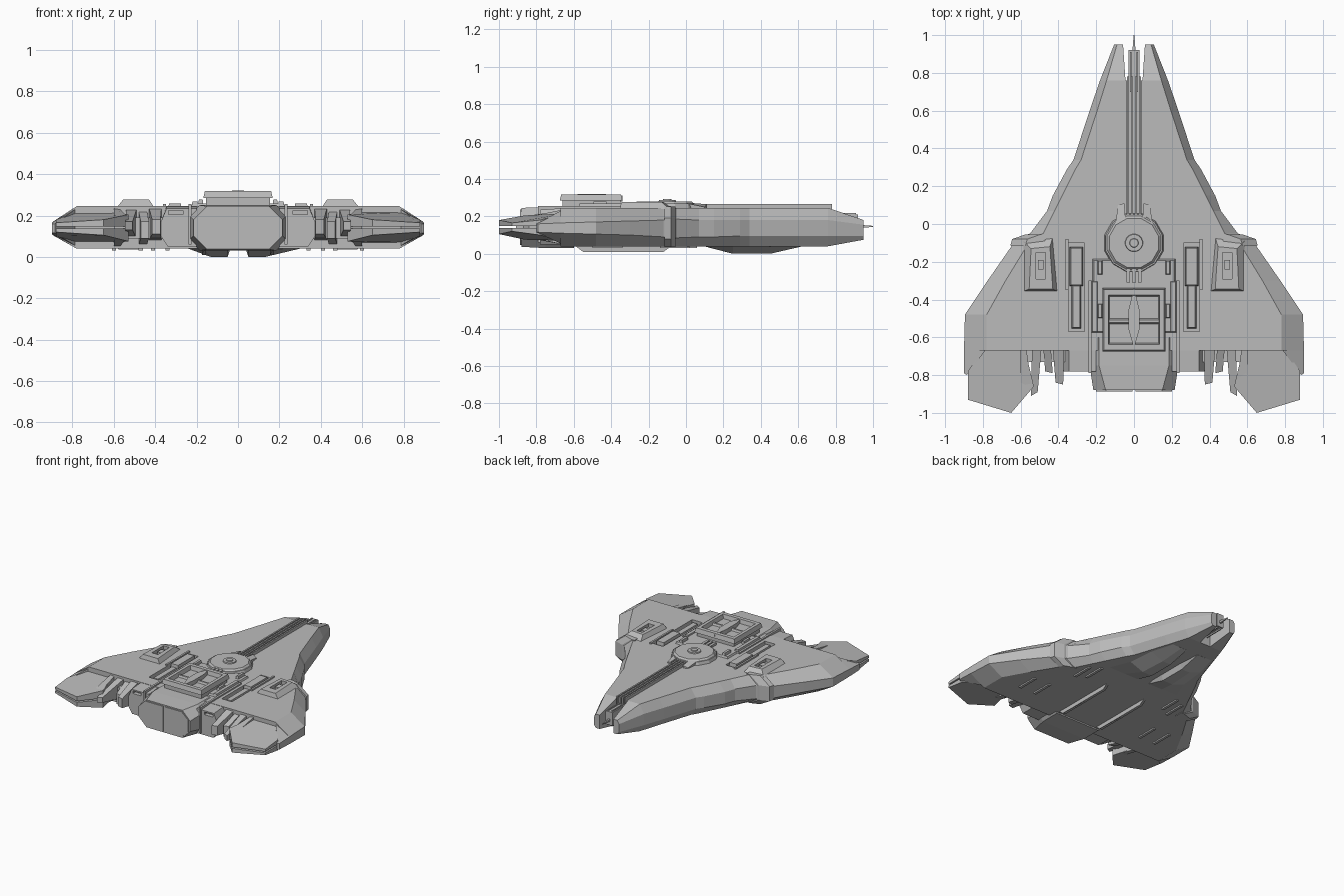
import bpy, bmesh, math

grey = bpy.data.materials.new("hull grey")
grey.diffuse_color = (0.5, 0.5, 0.5, 1)


def make(name, verts, faces, mirror=False):
    if mirror:
        n = len(verts)
        verts = verts + [(-x, y, z) for x, y, z in verts]
        faces = faces + [tuple(i + n for i in reversed(f)) for f in faces]
    me = bpy.data.meshes.new(name)
    me.from_pydata(verts, [], faces)
    bm = bmesh.new()
    bm.from_mesh(me)
    bmesh.ops.recalc_face_normals(bm, faces=bm.faces)
    bm.to_mesh(me)
    bm.free()
    me.materials.append(grey)
    ob = bpy.data.objects.new(name, me)
    bpy.context.collection.objects.link(ob)
    return ob


def loft(name, rings, mirror=False):
    n = len(rings[0])
    verts = [p for r in rings for p in r]
    faces = [tuple(range(n)), tuple(range(len(verts) - n, len(verts)))]
    for k in range(len(rings) - 1):
        for i in range(n):
            j = (i + 1) % n
            faces.append((k * n + i, k * n + j, (k + 1) * n + j, (k + 1) * n + i))
    return make(name, verts, faces, mirror)


def plate(name, pts, mirror=True):
    # outline points carry their own bottom and top heights: (x, y, zb, zt)
    return loft(name, [[(x, y, b) for x, y, b, t in pts],
                       [(x, y, t) for x, y, b, t in pts]], mirror)


def box(name, x0, x1, y0, y1, z0, z1, mirror=True, ins=0.0):
    # box whose top can be inset
    def ring(a, z):
        return [(x0 + a, y0 + a, z), (x1 - a, y0 + a, z), (x1 - a, y1 - a, z), (x0 + a, y1 - a, z)]
    return loft(name, [ring(0, z0), ring(ins, z1)], mirror)


def disc(name, r0, r1, z0, z1, y, n):
    def ring(r, z):
        return [(r * math.cos(2 * math.pi * (i + .5) / n), y + r * math.sin(2 * math.pi * (i + .5) / n), z)
                for i in range(n)]
    return loft(name, [ring(r0, z0), ring(r1, z1)])


def cut(ob, cutter):
    m = ob.modifiers.new("cut", 'BOOLEAN')
    m.object, m.operation, m.solver = cutter, 'DIFFERENCE', 'EXACT'
    bpy.context.view_layer.objects.active = ob
    bpy.ops.object.modifier_apply(modifier=m.name)
    bpy.data.objects.remove(cutter)


def sym(y, half):
    return [(x, y, z) for x, z in half] + [(-x, y, z) for x, z in reversed(half)]


# main hull: y, top half width, outer half width, upper and lower edge heights
stations = [(.76, .145, .18, .18, .095), (.6, .195, .235, .18, .095), (.34, .28, .32, .18, .095),
            (.29, .31, .355, .18, .095), (.15, .38, .43, .18, .09), (.07, .42, .46, .18, .09),
            (-.05, .48, .55, .185, .085), (-.085, .55, .635, .185, .085), (-.12, .57, .65, .18, .09),
            (-.3, .68, .775, .175, .1), (-.48, .78, .895, .17, .105), (-.67, .78, .9, .165, .11)]
hull = loft("main_hull", [sym(y, [(t, .245), (o, h), (o, l), (t, .04)]) for y, t, o, h, l in stations])
cut(hull, box("trench_cutter", .262, .348, -.57, -.1, .2, .3))
cut(hull, box("gun_groove_cutter", -.04, .04, .02, .9, .21, .3, False))

# nose prongs and gun in the notch between them
loft("nose_prong", [[(.045, .76, .245), (.145, .76, .245), (.18, .76, .18), (.18, .76, .095), (.145, .76, .04), (.045, .76, .04)],
                    [(.058, .95, .18), (.09, .95, .18), (.105, .95, .155), (.105, .95, .095), (.09, .95, .075), (.058, .95, .075)]], True)
box("gun_muzzle", -.028, .028, .7, .92, .11, .21, False)
box("gun_muzzle_rib", .012, .02, .7, .91, .1, .218)
loft("gun_tip", [sym(.92, [(.008, .155), (.008, .138)]), sym(1.0, [(.002, .149), (.002, .143)])])
for i, x in enumerate((.006, .026)):
    box(f"gun_rail_{i}", x, x + .011, .0, .78, .2, .266)

# wing trailing tip and split rear flaps
plate("wing_tip", [(.78, -.66, .05, .235), (.9, -.66, .11, .165), (.9, -.79, .115, .16), (.885, -.8, .115, .16)])
flap = [(.58, -.65, .07, .215), (.79, -.65, .07, .215), (.88, -.78, .1, .18),
        (.88, -.93, .12, .165), (.65, -1.0, .105, .18), (.53, -.86, .075, .205)]
plate("upper_flap", [(x, y, .147, t) for x, y, b, t in flap])
plate("lower_flap", [(x, y, b, .137) for x, y, b, t in flap])
plate("flap_side_rib", [(.57, -.66, .05, .23), (.6, -.66, .05, .235), (.6, -.84, .09, .2), (.54, -.87, .09, .2)])

# small fins between the flaps and the engine
plate("inner_fin", [(.37, -.66, .08, .235), (.43, -.66, .08, .235), (.415, -.84, .11, .18), (.375, -.85, .11, .18)])
plate("middle_fin", [(.44, -.66, .06, .22), (.48, -.66, .06, .22), (.47, -.78, .09, .17), (.43, -.79, .09, .17)])
plate("outer_fin", [(.49, -.66, .09, .23), (.54, -.66, .09, .23), (.545, -.91, .13, .17), (.51, -.89, .13, .17)])
box("fin_mount", .36, .59, -.73, -.64, .09, .19)

# rear hull blocks beside the engine
side_block = loft("rear_side_block", [[(.2, y, .05), (.34, y, .05), (.372, y, .1), (.372, y, .17), (.345, y, z), (.2, y, z)]
                                      for y, z in ((-.64, .245), (-.78, .235))], True)
cut(side_block, box("vent_cutter", .265, .335, -.9, -.75, .205, .225))
box("block_gap_rib", .225, .24, -.79, -.3, .06, .255)

# central engine with octagonal face
def octo(y, w, b, t, c):
    return sym(y, [(w - c, t), (w, t - c), (w, b + c), (w - c, b)])
loft("engine", [octo(-.6, .235, .03, .25, .05), octo(-.75, .235, .03, .25, .05), octo(-.88, .215, .037, .245, .065)])
for s in (-1, 1):
    c = .104 * s
    half = [(.045, .236), (.097, .19), (.097, .095), (.045, .046), (-.097, .046), (-.097, .236)]
    loft("engine_plate_" + ("left" if s < 0 else "right"),
         [[(c + s * x, y, z) for x, z in half] for y in (-.87, -.887)])

# raised deck, side clamps and framed hatch
box("deck", -.225, .225, -.58, -.18, .23, .258, False, .012)
for i, y in enumerate((-.5, -.27)):
    box(f"deck_clamp_{i}", .165, .195, y, y + .08, .24, .278, True, .006)
box("deck_side_rail", .19, .226, -.575, -.3, .24, .268, True, .006)
box("hatch_base", -.155, .155, -.66, -.35, .24, .288, False)
for s, y in (("rear", -.675), ("front", -.385)):
    box("hatch_beam_" + s, -.168, .168, y, y + .045, .285, .318, False, .008)
box("hatch_side_beam", .128, .168, -.67, -.345, .285, .318, True, .008)
box("hatch_cross_beam", .02, .14, -.53, -.5, .285, .302, True, .008)
plate("hatch_spindle", [(0, -.66, .28, .31), (.028, -.56, .28, .32), (.028, -.45, .28, .32), (0, -.34, .28, .31),
                        (-.028, -.45, .28, .32), (-.028, -.56, .28, .32)], False)

# round turret and gun breech
disc("turret_base", .165, .155, .235, .268, -.1, 12)
disc("turret_top", .15, .135, .265, .28, -.1, 12)
disc("turret_ring", .048, .045, .278, .287, -.1, 16)
disc("turret_cap", .025, .022, .285, .293, -.1, 12)
plate("breech_cheek", [(.045, -.02, .24, .275), (.1, -.02, .24, .275), (.085, .1, .24, .25), (.05, .11, .24, .265)])
for i in range(3):
    box(f"turret_tail_rib_{i}", -.04 + .03 * i, -.02 + .03 * i, -.31, -.2, .25, .275, False)

# trench launchers
box("trench_launcher", .268, .342, -.33, -.12, .19, .258, True, .008)
box("trench_sled", .278, .332, -.555, -.32, .19, .238, True, .008)
box("trench_rim", .348, .362, -.35, -.08, .24, .256)

# wing pods with slot
pod = loft("wing_pod", [[(.405, -.355, .24), (.585, -.355, .24), (.585, -.09, .24), (.43, -.07, .24)],
                        [(.43, -.345, .277), (.555, -.345, .277), (.545, -.13, .277), (.445, -.12, .277)]], True)
cut(pod, box("slot_cutter", .468, .518, -.29, -.15, .25, .3))
box("pod_slot_bar", .478, .508, -.24, -.19, .24, .268)

# shoulder collar where wing meets nose
loft("shoulder_collar", [[(.47, y, .252), (o - .08, y, .252), (o, y, .19), (o, y, .08), (o - .08, y, .036), (.47, y, .036)]
                         for y, o in ((-.055, .575), (-.08, .645), (-.115, .655))], True)

# belly wedges, keel rails and landing skids
loft("belly_wedge", [[(.03, y, .06), (w, y, .06), (w, y, .04), (w * .55, y, z), (.05, y, z)]
                     for y, w, z in ((.1, .3, .039), (.25, .24, 0), (.45, .22, 0), (.62, .17, .039))], True)
plate("keel_rail", [(.155, -.59, .04, .05), (.155, -.55, .01, .05), (.155, -.12, .01, .05), (.155, -.08, .04, .05),
                    (.175, -.08, .04, .05), (.175, -.12, .01, .05), (.175, -.55, .01, .05), (.175, -.59, .04, .05)])
for i, (x, y) in enumerate(((.46, -.5), (.59, -.5), (.33, -.1), (.4, -.14))):
    box(f"skid_{i}", x, x + .02, y, y + .16, .03, .05)
